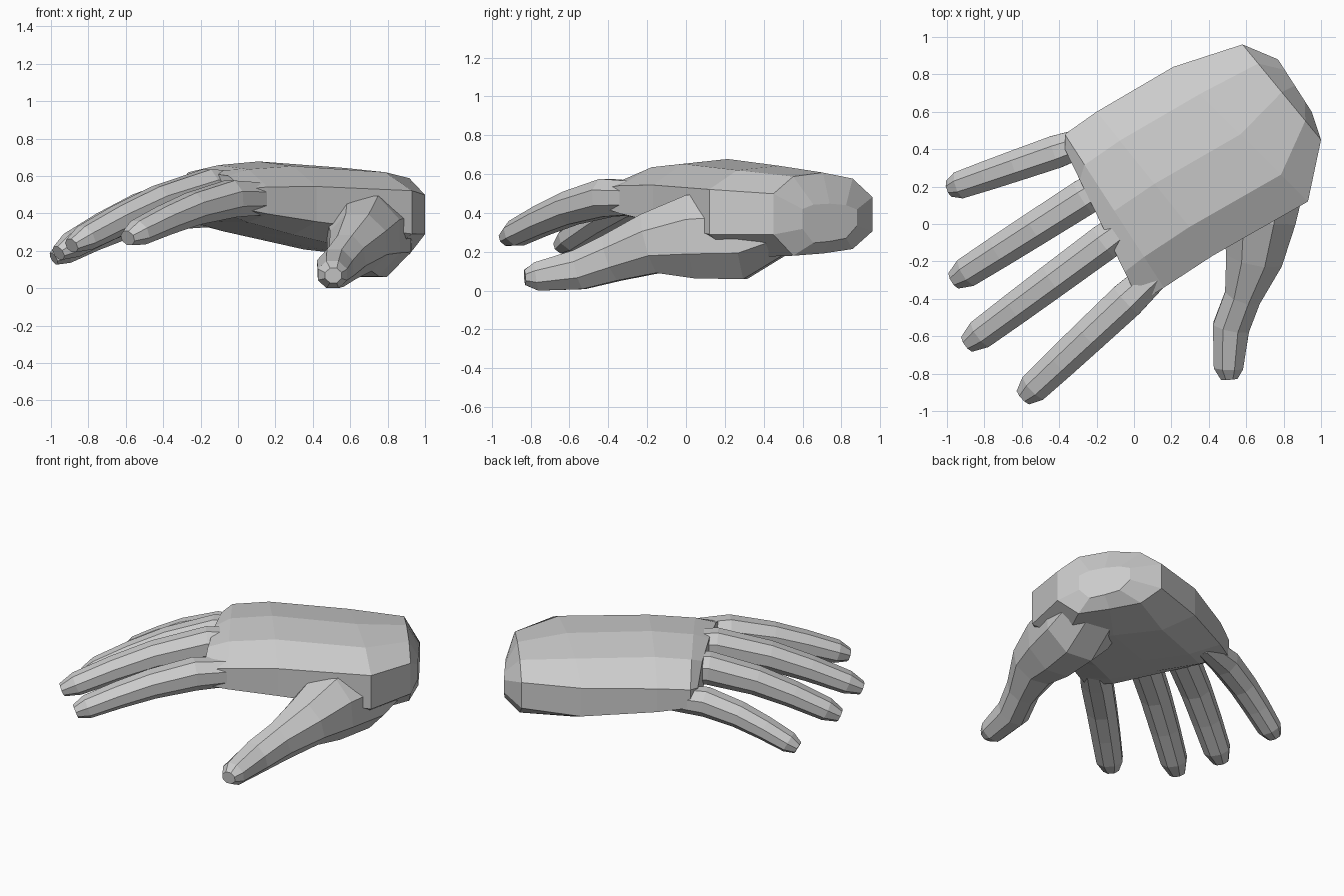
import bpy, bmesh
from math import sin, cos, pi
from mathutils import Vector

if "Cube" in bpy.data.objects:
    bpy.data.objects.remove(bpy.data.objects["Cube"])


def loft(name, rings):
    """Skin a list of equal-length point rings into a closed flat-faced mesh."""
    bm = bmesh.new()
    vs = [[bm.verts.new(p) for p in r] for r in rings]
    n = len(rings[0])
    for a, b in zip(vs, vs[1:]):
        for i in range(n):
            j = (i + 1) % n
            bm.faces.new((a[i], a[j], b[j], b[i]))
    bm.faces.new(vs[0])
    bm.faces.new(vs[-1])
    bmesh.ops.recalc_face_normals(bm, faces=bm.faces)
    me = bpy.data.meshes.new(name)
    bm.to_mesh(me)
    bm.free()
    ob = bpy.data.objects.new(name, me)
    bpy.context.collection.objects.link(ob)
    return ob


def digit(name, path, n=8):
    """Eight-sided tube: each station is x, y, z, half width, half height."""
    pts = [Vector(s[:3]) for s in path]
    rings = []
    for k, s in enumerate(path):
        t = (pts[min(k + 1, len(pts) - 1)] - pts[max(k - 1, 0)]).normalized()
        side = t.cross(Vector((0, 0, 1))).normalized()
        up = side.cross(t)
        angs = [2 * pi * (i + 0.5) / n for i in range(n)]
        rings.append([pts[k] + 1.06 * (side * s[3] * cos(a) + up * s[4] * sin(a))
                      for a in angs])
    return loft(name, rings)


def finger(name, base, tip, size):
    """All fingers share one taper and one downward curl."""
    a, b = Vector(base), Vector(tip)
    path = []
    for t, w in ((-0.45, 0.75), (0, 1), (0.36, 0.95), (0.64, 0.9), (0.9, 0.83), (1, 0.5)):
        p = a.lerp(b, t)
        p.z = a.z + (b.z - a.z) * max(t, 0) ** 1.35
        path.append((*p, size * w, size * w * (1 - 0.2 * t)))
    return digit(name, path)


# Palm: little-finger edge xy, thumb edge xy, top z, bottom z (wrist to knuckles)
palm_stations = [
    (0.77, 0.88, 0.95, 0.60, 0.46, 0.25),
    (0.58, 0.96, 1.00, 0.45, 0.62, 0.18),
    (0.21, 0.84, 0.93, 0.12, 0.655, 0.17),
    (-0.20, 0.60, 0.42, -0.17, 0.69, 0.29),
    (-0.37, 0.48, 0.16, -0.34, 0.67, 0.36),
    (-0.37, 0.40, 0.03, -0.42, 0.63, 0.40),
]
across = (0, 0.2, 0.5, 0.8, 1)
top = list(zip(across, (0.4, 0.85, 1, 0.9, 0.45)))
bottom = list(zip(across, (0.4, 0.8, 0.9, 0.95, 0.5)))[::-1]
rings = []
for k, (px, py, qx, qy, hi, lo) in enumerate(palm_stations):
    ring = []
    for prof, z in ((top, hi), (bottom, lo)):
        for t, h in prof:
            edge = 0.41 + 0.012 * k * t
            ring.append((px + t * (qx - px), py + t * (qy - py), edge + h * (z - edge)))
    rings.append(ring)
hand = loft("hand", rings)

# Thumb with its fleshy base, then the four fingers
parts = [
    digit("thumb", [
        (0.72, 0.50, 0.34, 0.22, 0.14), (0.70, 0.28, 0.30, 0.23, 0.235),
        (0.67, 0.03, 0.29, 0.20, 0.22), (0.645, -0.18, 0.255, 0.155, 0.16),
        (0.585, -0.38, 0.18, 0.10, 0.125),
        (0.52, -0.55, 0.12, 0.10, 0.105), (0.505, -0.77, 0.085, 0.08, 0.075),
        (0.51, -0.83, 0.08, 0.045, 0.04)]),
    finger("index_finger", (-0.04, -0.41, 0.49), (-0.59, -0.925, 0.28), 0.10),
    finger("middle_finger", (-0.16, -0.10, 0.55), (-0.89, -0.64, 0.24), 0.10),
    finger("ring_finger", (-0.27, 0.14, 0.51), (-0.96, -0.30, 0.20), 0.10),
    finger("little_finger", (-0.42, 0.385, 0.41), (-0.985, 0.19, 0.17), 0.09),
]

# Fuse every digit into the palm
bpy.context.view_layer.objects.active = hand
for part in parts:
    mod = hand.modifiers.new(part.name, 'BOOLEAN')
    mod.operation = 'UNION'
    mod.solver = 'EXACT'
    mod.object = part
    bpy.ops.object.modifier_apply(modifier=mod.name)
    bpy.data.objects.remove(part, do_unlink=True)

# Rest the hand on the ground
low = min(v.co.z for v in hand.data.vertices)
for v in hand.data.vertices:
    v.co.z -= low
